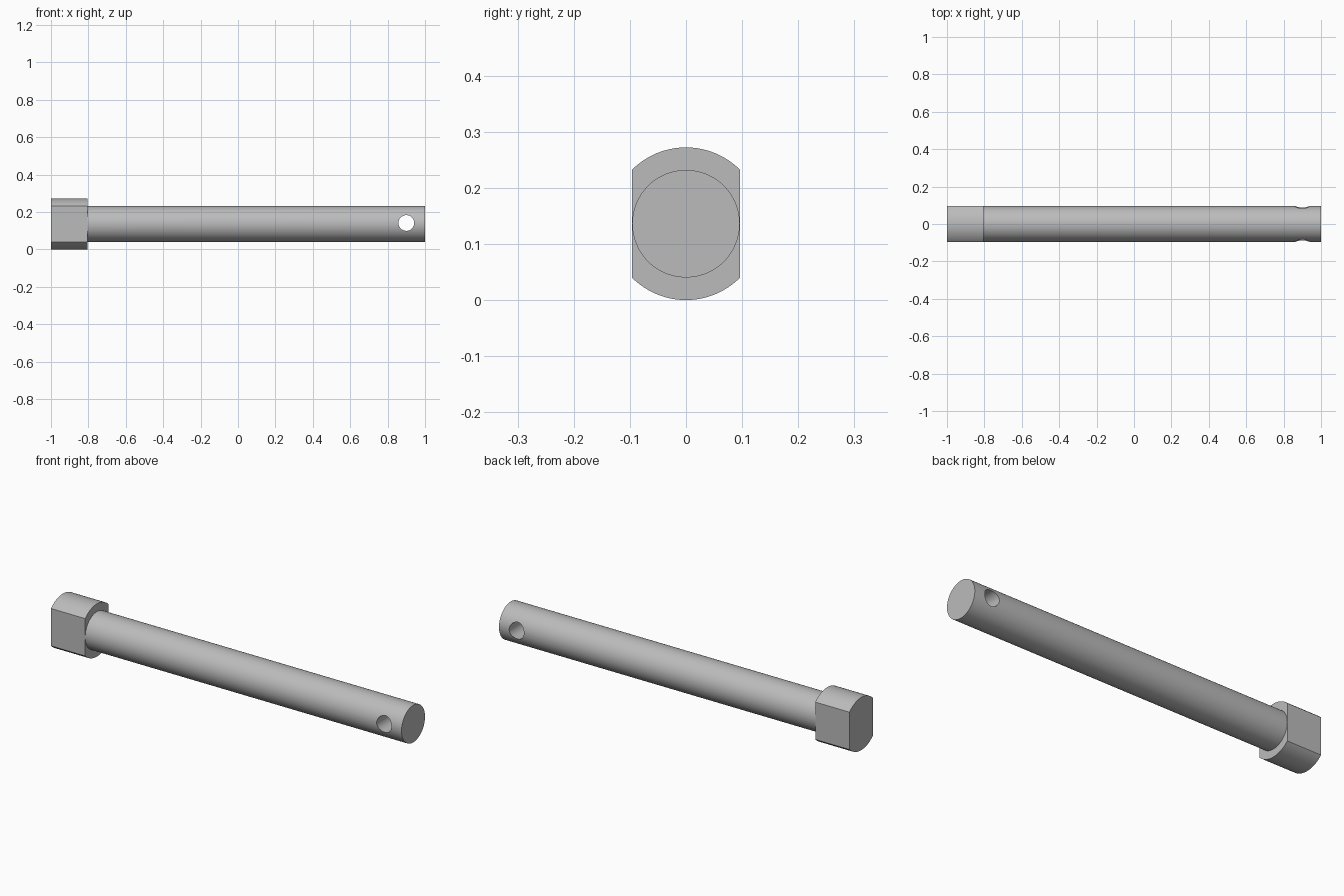
import bpy, bmesh, math
from mathutils import Matrix

if "Cube" in bpy.data.objects:
    bpy.data.objects.remove(bpy.data.objects["Cube"], do_unlink=True)

AXIS_Z = 0.136        # height of the pin's centre line
HEAD_R = 0.136
SHAFT_R = 0.0958
FLAT_Y = 0.096        # half width across the head flats
HEAD_X = -0.805       # where the head meets the shaft
HOLE_X, HOLE_R = 0.9, 0.042

steel = bpy.data.materials.new("plain grey steel")
steel.use_nodes = True
colour = (0.5, 0.5, 0.5, 1)
steel.diffuse_color = colour
steel.node_tree.nodes["Principled BSDF"].inputs["Base Color"].default_value = colour


def add_object(name, bm):
    bmesh.ops.recalc_face_normals(bm, faces=bm.faces)
    mesh = bpy.data.meshes.new(name)
    bm.to_mesh(mesh)
    bm.free()
    mesh.materials.append(steel)
    obj = bpy.data.objects.new(name, mesh)
    bpy.context.collection.objects.link(obj)
    return obj


def extrude_x(name, outline, x0, x1):
    """Prism along x from a closed (y, z) outline."""
    bm = bmesh.new()
    face = bm.faces.new([bm.verts.new((x0, y, z)) for y, z in outline])
    new = bmesh.ops.extrude_face_region(bm, geom=[face])["geom"]
    verts = [v for v in new if isinstance(v, bmesh.types.BMVert)]
    bmesh.ops.translate(bm, verts=verts, vec=(x1 - x0, 0, 0))
    return add_object(name, bm)


def arc(radius, start, end, steps):
    angles = [start + (end - start) * i / steps for i in range(steps + 1)]
    return [(radius * math.cos(a), AXIS_Z + radius * math.sin(a)) for a in angles]


def finish(obj):
    bpy.ops.object.select_all(action="DESELECT")
    obj.select_set(True)
    bpy.context.view_layer.objects.active = obj
    for mod in list(obj.modifiers):
        bpy.ops.object.modifier_apply(modifier=mod.name)
    bpy.ops.object.shade_smooth_by_angle(angle=math.radians(30))


# Head: round bar with two flats, arcs above and below
flat = math.acos(FLAT_Y / HEAD_R)
outline = (arc(HEAD_R, flat, math.pi - flat, 32)
           + arc(HEAD_R, math.pi + flat, 2 * math.pi - flat, 32))
head = extrude_x("pin_head", outline, -1, HEAD_X)
finish(head)

# Shaft: long round bar
shaft = extrude_x("pin_shaft", arc(SHAFT_R, 0, 2 * math.pi, 96)[:-1], HEAD_X - 0.005, 1)

# Cross hole cut through the tip of the shaft
bm = bmesh.new()
bmesh.ops.create_cone(
    bm, cap_ends=True, segments=48, radius1=HOLE_R, radius2=HOLE_R, depth=0.4,
    matrix=Matrix.Translation((HOLE_X, 0, AXIS_Z + 0.005)) @ Matrix.Rotation(math.pi / 2, 4, "X"))
cutter = add_object("hole_cutter", bm)
cut = shaft.modifiers.new("cross_hole", "BOOLEAN")
cut.object = cutter
cut.operation = "DIFFERENCE"
cut.solver = "EXACT"
finish(shaft)
bpy.data.objects.remove(cutter, do_unlink=True)
